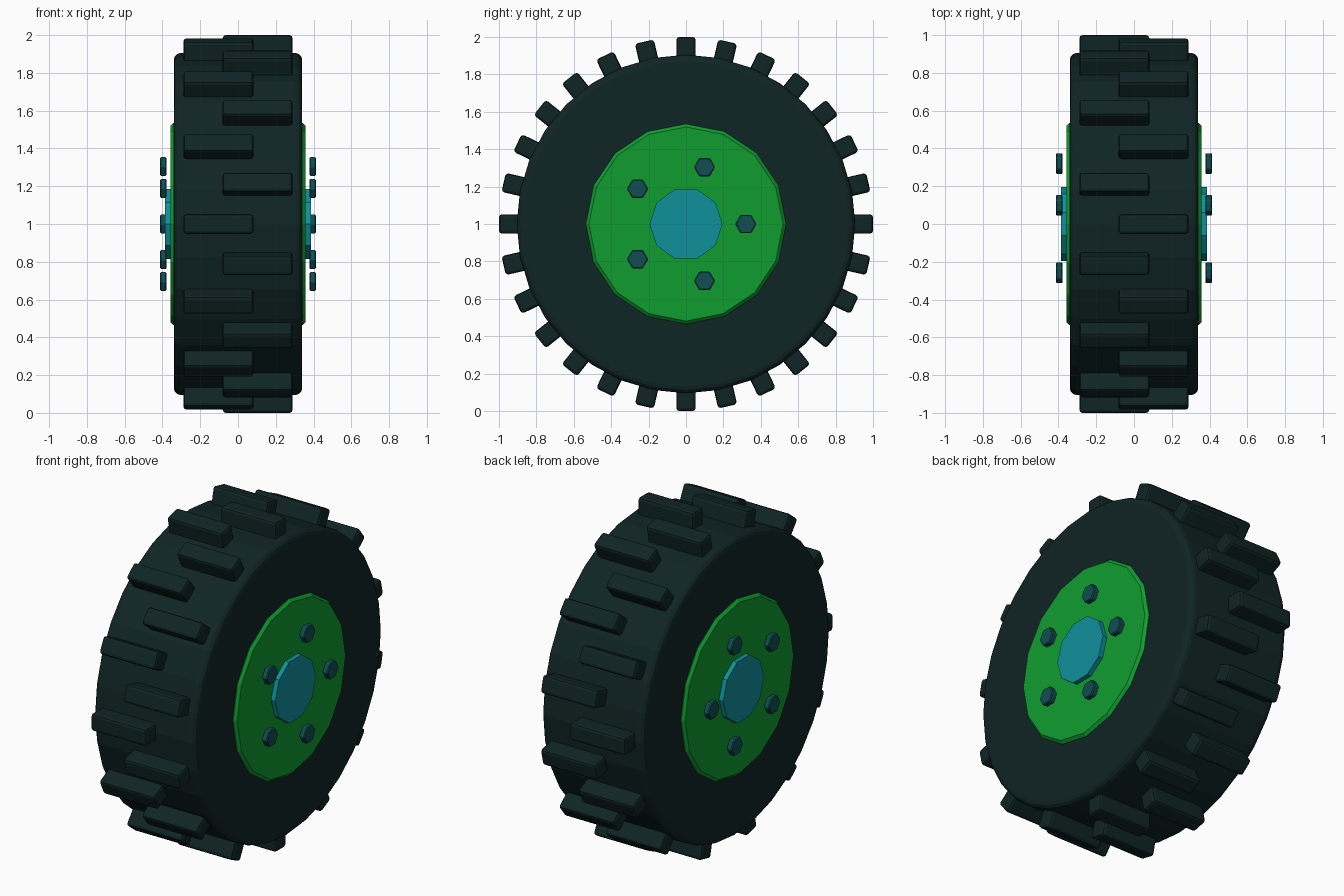
import bpy
import math
from mathutils import Matrix, Vector

default = bpy.data.objects.get("Cube")
if default:
    bpy.data.objects.remove(default, do_unlink=True)

AXLE = Vector((0, 0, 1))


def material(name, rgb):
    mat = bpy.data.materials.new(name)
    mat.use_nodes = True
    mat.diffuse_color = (*rgb, 1)
    mat.node_tree.nodes["Principled BSDF"].inputs["Base Color"].default_value = (*rgb, 1)
    return mat


rubber = material("dark rubber", (0.005, 0.018, 0.018))
green = material("rim green", (0.005, 0.34, 0.03))
teal = material("cap teal", (0.005, 0.28, 0.33))
steel = material("dark teal bolt", (0.005, 0.075, 0.085))


def bevel(obj, width, segments):
    mod = obj.modifiers.new("rounded_edges", "BEVEL")
    mod.width = width
    mod.segments = segments
    mod.limit_method = "ANGLE"
    mod.angle_limit = math.radians(40)


def disc(name, sides, radius, x_from, x_to, mat, y=0, z=0):
    """Upright cylinder along x, with one vertex pointing towards +y."""
    bpy.ops.mesh.primitive_cylinder_add(vertices=sides, radius=radius, depth=x_to - x_from)
    obj = bpy.context.object
    obj.name = name
    # lay the axis along x, first vertex (local +y) stays on +y
    obj.data.transform(Matrix.Rotation(math.pi / 2, 4, "Y"))
    obj.location = AXLE + Vector(((x_from + x_to) / 2, y, z))
    obj.data.materials.append(mat)
    return obj


# Tyre body and the rim that passes through it
tyre = disc("tyre", 32, 0.905, -0.34, 0.34, rubber)
bevel(tyre, 0.035, 3)
rim = disc("rim", 16, 0.535, -0.358, 0.358, green)
bevel(rim, 0.016, 1)

# Centre cap on both sides
disc("centre_cap", 10, 0.195, -0.386, 0.386, teal)

# Five bolts on each side
for side, label in ((1, "left"), (-1, "right")):
    for i in range(5):
        angle = math.tau * i / 5
        ends = sorted((side * 0.378, side * 0.413))
        bolt = disc(f"{label}_bolt_{i + 1}", 6, 0.057, *ends, steel,
                    0.32 * math.cos(angle), 0.32 * math.sin(angle))
        bevel(bolt, 0.005, 1)

# Tread lugs, staggered left and right around the tyre
LUGS = 28
bpy.ops.mesh.primitive_cube_add(size=1)
first = bpy.context.object
first.data.transform(Matrix.Diagonal((0.37, 0.104, 0.13, 1)))
first.data.materials.append(rubber)
bevel(first, 0.016, 2)
for i in range(LUGS):
    lug = first if i == 0 else first.copy()
    if i:
        bpy.context.collection.objects.link(lug)
    lug.name = f"tread_lug_{i + 1}"
    angle = math.tau * i / LUGS
    offset = 0.104 if i % 2 == 0 else -0.104
    lug.rotation_euler.x = angle
    lug.location = AXLE + Matrix.Rotation(angle, 3, "X") @ Vector((offset, 0, 0.935))
